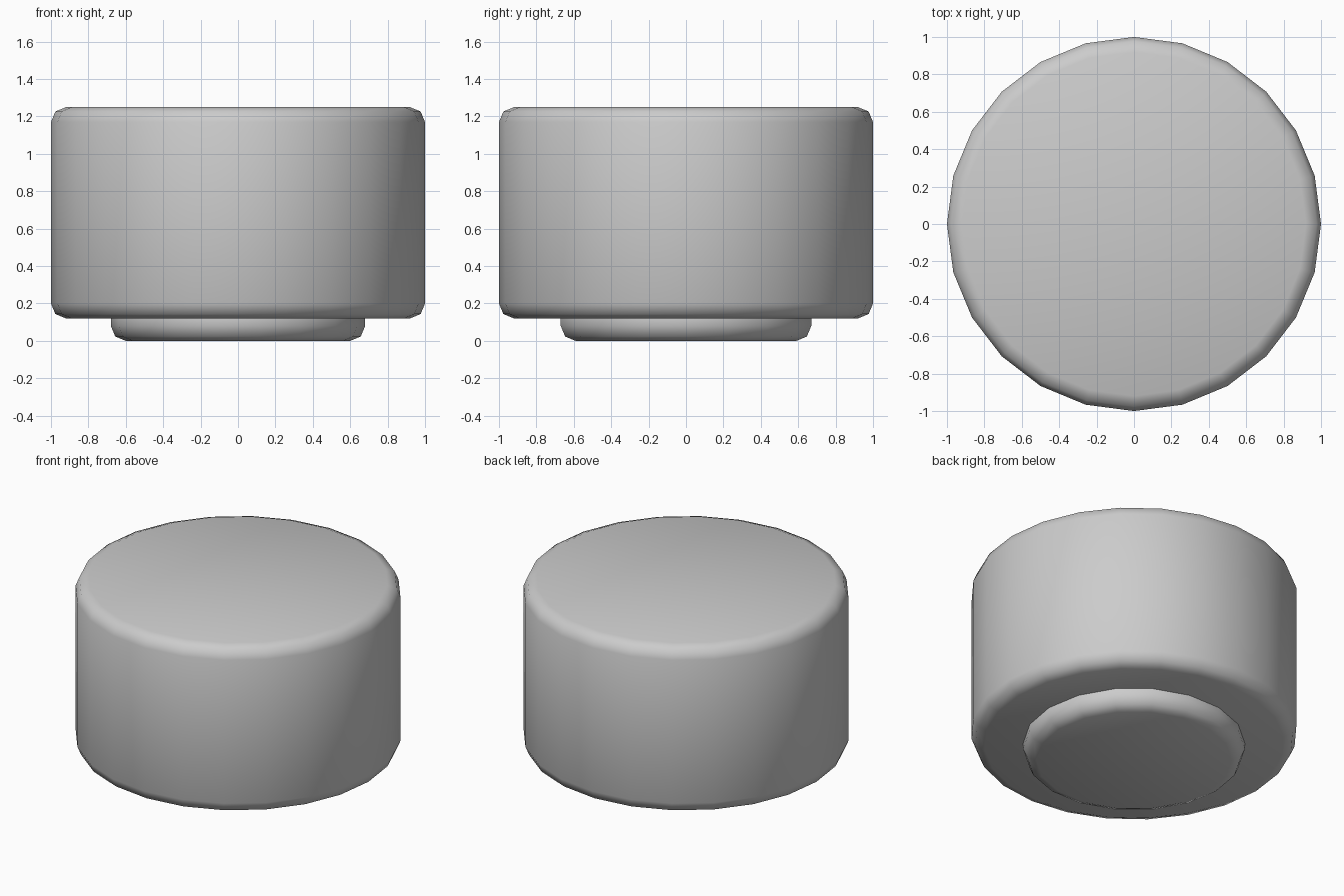
import bpy
import math

if "Cube" in bpy.data.objects:
    bpy.data.objects.remove(bpy.data.objects["Cube"])


def rounded_drum(name, sides, radius, z0, z1, bevel):
    """Upright cylinder with both rims rounded by a two-segment bevel."""
    bpy.ops.mesh.primitive_cylinder_add(
        vertices=sides, radius=radius, depth=z1 - z0,
        location=(0, 0, (z0 + z1) / 2), rotation=(0, 0, math.pi / 2))
    ob = bpy.context.object
    ob.name = name
    mod = ob.modifiers.new("rim_bevel", 'BEVEL')
    mod.width = bevel
    mod.segments = 2
    mod.limit_method = 'ANGLE'
    mod.angle_limit = math.radians(60)
    bpy.ops.object.modifier_apply(modifier=mod.name)
    bpy.ops.object.shade_smooth()
    return ob


# Large drum
rounded_drum("main_drum", 24, 1.0, 0.12, 1.25, 0.08)

# Smaller foot below, its top sunk into the drum
rounded_drum("base_foot", 18, 0.68, 0.0, 0.22, 0.08)
